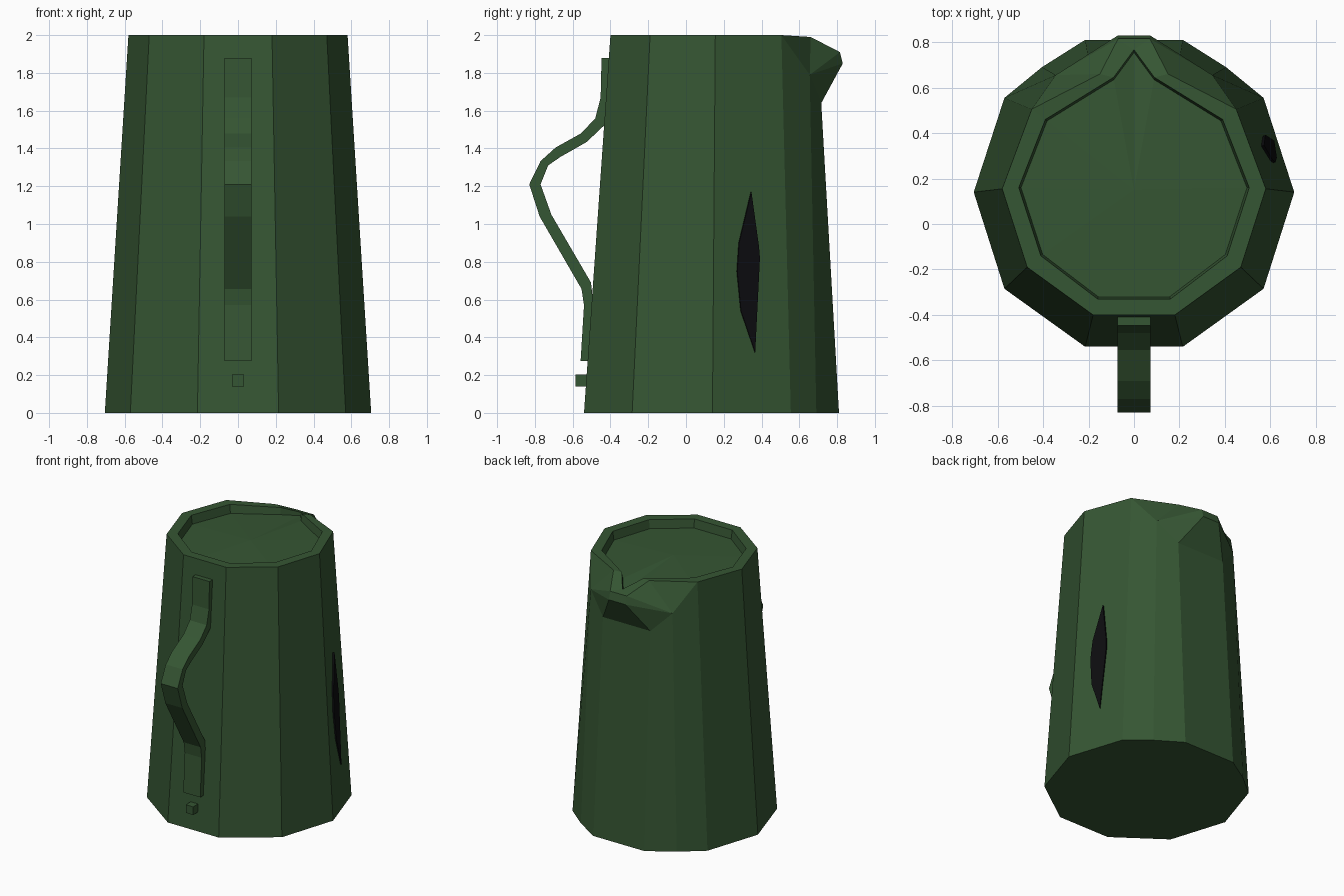
import bpy, bmesh
from mathutils import Vector

if "Cube" in bpy.data.objects:
    bpy.data.objects.remove(bpy.data.objects["Cube"])


def material(name, rgb):
    m = bpy.data.materials.new(name)
    m.diffuse_color = (*rgb, 1)
    m.use_nodes = True
    m.node_tree.nodes["Principled BSDF"].inputs["Base Color"].default_value = m.diffuse_color
    return m


GREEN = material("dark_green", (0.036, 0.092, 0.033))
BLACK = material("black", (0.004, 0.004, 0.005))


def make(name, faces, mat, mirror=False):
    """Object from faces given as coordinate lists, optionally mirrored in x."""
    bm = bmesh.new()
    for f in faces:
        bm.faces.new([bm.verts.new(p) for p in f])
        if mirror:
            bm.faces.new([bm.verts.new((-p[0], p[1], p[2])) for p in f])
    bmesh.ops.remove_doubles(bm, verts=bm.verts, dist=0.0005)
    bmesh.ops.dissolve_limit(bm, angle_limit=0.002, verts=bm.verts, edges=bm.edges)
    bmesh.ops.recalc_face_normals(bm, faces=bm.faces)
    me = bpy.data.meshes.new(name)
    bm.to_mesh(me)
    bm.free()
    me.materials.append(mat)
    ob = bpy.data.objects.new(name, me)
    bpy.context.collection.objects.link(ob)
    return ob


def extrude(name, outline, offset, mat):
    """Closed prism from an outline swept along offset."""
    a = [Vector(p) for p in outline]
    b = [p + Vector(offset) for p in a]
    n = len(a)
    sides = [[a[i], a[(i + 1) % n], b[(i + 1) % n], b[i]] for i in range(n)]
    return make(name, [a, b] + sides, mat)


# Half rings of the jug, from front to back
bottom = [(0, -.54, 0), (.215, -.54, 0), (.57, -.285, 0), (.705, .14, 0),
          (.57, .555, 0), (.405, .69, 0), (.215, .81, 0), (0, .81, 0)]
top = [(0, -.40, 2), (.18, -.40, 2), (.47, -.19, 2), (.58, .155, 2), (.45, .505, 2),
       (.15, .66, 1.99), (.07, .815, 1.91), (0, .815, 1.91)]
inner = [(0, -.33, 2), (.16, -.33, 2), (.41, -.14, 2), (.507, .16, 2), (.39, .46, 2),
         (.09, .645, 1.985), (0, .767, 1.925)]
centre = (0, .15, 1.95)
floor = [(x * .98, .15 + (y - .15) * .98, 1.935 if i < 6 else 1.905)
         for i, (x, y, z) in enumerate(inner)]

# Walls up to the spout
faces = [[bottom[i], bottom[i + 1], top[i + 1], top[i]] for i in range(4)]
side, under, under_mid = (.345, .655, 1.79), (.2, .716, 1.64), (0, .716, 1.64)
lip, lip_mid = (.07, .83, 1.85), (0, .83, 1.85)
faces += [[bottom[4], bottom[5], side, top[4]],
          [bottom[5], bottom[6], under, side],
          [bottom[6], bottom[7], under_mid, under]]
# Spout
faces += [[top[4], side, top[5]],
          [side, top[6], top[5]],
          [side, lip, top[6]],
          [side, under, lip],
          [under, under_mid, lip_mid, lip],
          [lip, lip_mid, top[7], top[6]]]
# Rim, recess and underside
faces += [[top[i], top[i + 1], inner[i + 1], inner[i]] for i in range(6)]
faces += [[top[6], top[7], inner[6]]]
for i in range(6):
    faces += [[inner[i], inner[i + 1], floor[i + 1], floor[i]],
              [floor[i], floor[i + 1], centre]]
faces += [[(0, .14, 0), bottom[i], bottom[i + 1]] for i in range(7)]
make("jug_body", faces, GREEN, mirror=True)

# Handle: bent flat strip, outer edge down then inner edge, as (y, z) pairs
outer_edge = [(-.447, 1.88), (-.452, 1.67), (-.48, 1.56), (-.555, 1.48), (-.69, 1.405),
              (-.77, 1.333), (-.83, 1.21), (-.775, 1.04), (-.553, .656), (-.54, .57), (-.558, .275)]
inner_edge = [(-.40, 1.88), (-.41, 1.65), (-.43, 1.525), (-.526, 1.434), (-.665, 1.355),
              (-.73, 1.31), (-.77, 1.21), (-.713, 1.05), (-.503, .69), (-.49, .57), (-.515, .275)]
w = .0715
strip = []
for i in range(len(outer_edge) - 1):
    q = [outer_edge[i], outer_edge[i + 1], inner_edge[i + 1], inner_edge[i]]
    strip.append([(w, *p) for p in q])
    strip.append([(-w, *p) for p in q])
    for j in (0, 2):
        (a, b) = (q[j], q[j + 1])
        strip.append([(-w, *a), (w, *a), (w, *b), (-w, *b)])
for a, b in ((outer_edge[0], inner_edge[0]), (outer_edge[-1], inner_edge[-1])):
    strip.append([(-w, *a), (w, *a), (w, *b), (-w, *b)])
make("handle", strip, GREEN)

# Small switch under the handle
s = .031
extrude("switch", [(-s, -.585, .14), (s, -.585, .14), (s, -.585, .202), (-s, -.585, .202)],
        (0, .07, 0), GREEN)

# Level window lying on the right wall panel
p0, n = Vector(bottom[3]), (Vector(bottom[4]) - Vector(bottom[3])).cross(
    Vector(top[3]) - Vector(bottom[3])).normalized()
window = [(.345, 1.17), (.28, .90), (.27, .75), (.29, .54), (.365, .32), (.39, .82), (.385, .88)]
outline = [Vector((p0.x - (n.y * (y - p0.y) + n.z * (z - p0.z)) / n.x, y, z)) - n * .01
           for y, z in window]
extrude("level_window", outline, n * .015, BLACK)
